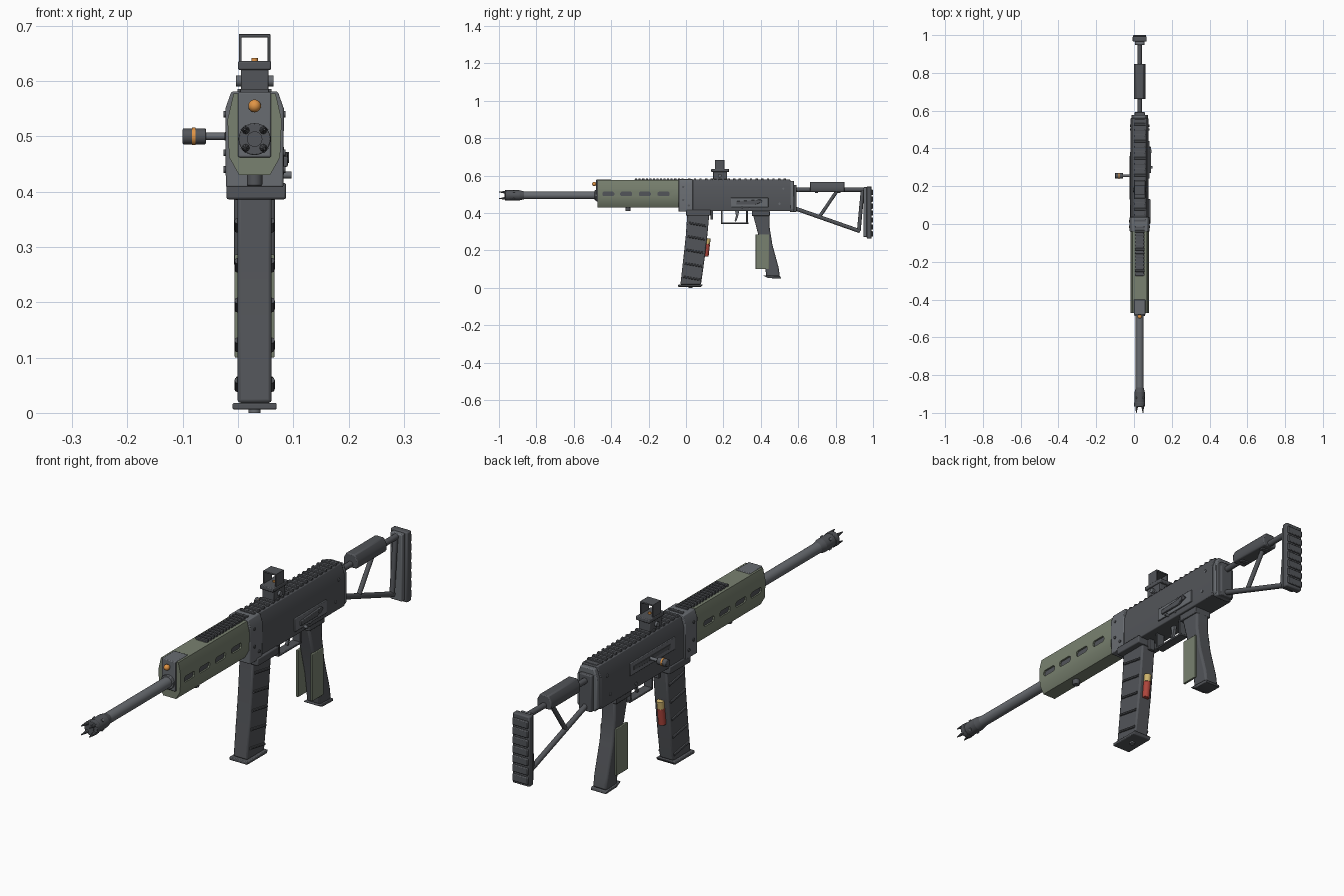
import bpy, bmesh, math
from mathutils import Vector

CX = 0.03  # centre plane of the body


def material(name, rgb):
    m = bpy.data.materials.new(name)
    m.diffuse_color = (*rgb, 1)
    return m


DARK = material("dark_metal", (0.085, 0.09, 0.10))
STEEL = material("steel", (0.14, 0.15, 0.165))
GREEN = material("green", (0.19, 0.22, 0.16))
ORANGE = material("orange", (0.75, 0.30, 0.06))
RED = material("red", (0.42, 0.06, 0.045))
BRASS = material("brass", (0.62, 0.45, 0.15))


def finish(name, bm, mat, bevel=0.0):
    bmesh.ops.recalc_face_normals(bm, faces=bm.faces)
    me = bpy.data.meshes.new(name)
    bm.to_mesh(me)
    bm.free()
    ob = bpy.data.objects.new(name, me)
    bpy.context.collection.objects.link(ob)
    me.materials.append(mat)
    if bevel:
        b = ob.modifiers.new("bevel", 'BEVEL')
        b.width, b.segments, b.limit_method = bevel, 2, 'ANGLE'
    return ob


def prism(name, pts, a, b, axis, mat=DARK, bevel=0.003):
    """Extrude a profile: (y, z) points along x, or (x, z) points along y."""
    bm = bmesh.new()
    put = (lambda p, t: (t, p[0], p[1])) if axis == 'x' else (lambda p, t: (p[0], t, p[1]))
    f = bm.faces.new([bm.verts.new(put(p, a)) for p in pts])
    r = bmesh.ops.extrude_face_region(bm, geom=[f])
    move = (b - a, 0, 0) if axis == 'x' else (0, b - a, 0)
    bmesh.ops.translate(bm, vec=move, verts=[v for v in r["geom"] if isinstance(v, bmesh.types.BMVert)])
    return finish(name, bm, mat, bevel)


def box(name, x0, x1, y0, y1, z0, z1, mat=DARK, bevel=0.002):
    return prism(name, [(y0, z0), (y1, z0), (y1, z1), (y0, z1)], x0, x1, 'x', mat, bevel)


def rod(name, p, q, r, mat=DARK, r2=None, n=24, bevel=0.0):
    p, q = Vector(p), Vector(q)
    bm = bmesh.new()
    bmesh.ops.create_cone(bm, cap_ends=True, segments=n, radius1=r, radius2=r if r2 is None else r2, depth=(q - p).length)
    rot = (q - p).to_track_quat('Z', 'Y').to_matrix().to_4x4()
    bmesh.ops.transform(bm, matrix=rot, verts=bm.verts)
    bmesh.ops.translate(bm, vec=(p + q) / 2, verts=bm.verts)
    return finish(name, bm, mat, bevel)


def sym(pts):
    """Mirror right-hand (x, z) points across the centre plane."""
    return [(CX + x, z) for x, z in pts] + [(CX - x, z) for x, z in reversed(pts)]


# Barrel and pronged muzzle
BZ = 0.495
rod("barrel", (CX, -0.89, BZ), (CX, -0.40, BZ), 0.021, STEEL)
rod("muzzle_collar", (CX, -0.89, BZ), (CX, -0.865, BZ), 0.027, DARK, 0.021)
rod("muzzle_body", (CX, -0.95, BZ), (CX, -0.89, BZ), 0.027)
rod("muzzle_ring", (CX, -0.967, BZ), (CX, -0.945, BZ), 0.029, bevel=0.002)
rod("muzzle_bore", (CX, -0.970, BZ), (CX, -0.960, BZ), 0.014)
for i in range(4):
    a = math.pi / 4 + i * math.pi / 2
    c, s = math.cos(a), math.sin(a)
    rod("muzzle_prong", (CX + c * .022, -0.96, BZ + s * .022), (CX + c * .025, -1.0, BZ + s * .025), 0.008, DARK, 0.002, 8)
    rod("muzzle_stud", (CX + c * .024, -0.92, BZ + s * .024), (CX + c * .030, -0.92, BZ + s * .030), 0.006, STEEL, n=10)

# Handguard with recessed slots
guard = prism("handguard", sym([(0.028, 0.43), (0.046, 0.462), (0.049, 0.53), (0.038, 0.577)]), -0.472, -0.03, 'y', GREEN, 0.0)
cutters = []
for y in (-0.415, -0.32, -0.22, -0.12):
    for s in (-1, 1):
        x = CX + s * 0.049
        w, h = 0.032, 0.012
        oct_pts = [(y + a * w, 0.502 + b * h) for a, b in
                   ((-1, -.5), (-.8, -1), (.8, -1), (1, -.5), (1, .5), (.8, 1), (-.8, 1), (-1, .5))]
        cutters.append(prism("slot_cutter", oct_pts, x - 0.010, x + 0.010, 'x', DARK, 0))
        inner = CX + s * 0.038
        prism("slot_liner", oct_pts, inner - 0.003, inner + 0.003, 'x', DARK, 0)
for c in cutters:
    m = guard.modifiers.new("slot", 'BOOLEAN')
    m.operation, m.solver, m.object = 'DIFFERENCE', 'EXACT', c
ev = guard.evaluated_get(bpy.context.evaluated_depsgraph_get())
new_mesh = bpy.data.meshes.new_from_object(ev)
guard.modifiers.clear()
guard.data = new_mesh
for c in cutters:
    bpy.data.objects.remove(c)

# Front plate, gas plug, underside stud
box("front_plate", 0.0, 0.06, -0.48, -0.40, 0.462, 0.580, STEEL, 0.003)
rod("gas_plug_stem", (CX, -0.487, 0.555), (CX, -0.47, 0.555), 0.008, STEEL)
bm = bmesh.new()
bmesh.ops.create_uvsphere(bm, u_segments=20, v_segments=12, radius=0.0115)
bmesh.ops.translate(bm, vec=(CX, -0.49, 0.555), verts=bm.verts)
finish("gas_plug", bm, ORANGE)
rod("barrel_nut", (CX, -0.488, BZ), (CX, -0.47, BZ), 0.028, STEEL, bevel=0.002)
rod("guard_stud", (CX, -0.31, 0.41), (CX, -0.31, 0.435), 0.014, bevel=0.003)

# Receiver
prism("receiver", sym([(0.046, 0.41), (0.048, 0.425), (0.048, 0.535), (0.034, 0.578)]), 0.03, 0.56, 'y', DARK, 0.003)
prism("front_trunnion", sym([(0.052, 0.408), (0.053, 0.55), (0.042, 0.581)]), -0.04, 0.037, 'y', STEEL, 0.003)
prism("rear_cap", sym([(0.034, 0.405), (0.044, 0.42), (0.044, 0.535), (0.030, 0.572)]), 0.555, 0.578, 'y', STEEL, 0.004)
box("stock_hinge", 0.002, 0.058, 0.57, 0.592, 0.405, 0.55, DARK, 0.004)
rod("sling_pin", (CX - 0.04, 0.57, 0.42), (CX + 0.04, 0.57, 0.42), 0.008, STEEL)
box("magazine_well", -0.021, 0.087, 0.0, 0.132, 0.386, 0.416, DARK, 0.004)
for s in (-1, 1):
    for y, z in ((-0.015, 0.54), (0.015, 0.44), (-0.015, 0.47)):
        rod("trunnion_pin", (CX + s * .045, y, z), (CX + s * .056, y, z), 0.006, DARK, n=12)
    for y, z in ((0.34, 0.43), (0.50, 0.45), (0.52, 0.53)):
        rod("receiver_pin", (CX + s * .04, y, z), (CX + s * .051, y, z), 0.006, STEEL, n=12)

# Top rail teeth
box("rail_front_base", 0.008, 0.052, -0.275, 0.0, 0.570, 0.579)
box("rail_rear_base", 0.004, 0.056, 0.0, 0.555, 0.570, 0.580)
for i in range(14):
    y = -0.272 + i * 0.019
    box("rail_tooth", 0.004, 0.056, y, y + 0.011, 0.574, 0.586, DARK, 0.001)
for i in range(18):
    y = 0.012 + i * 0.030
    box("cover_rib", -0.001, 0.061, y, y + 0.012, 0.572, 0.586, DARK, 0.002)

# Right-side selector, left-side port and charging handle
box("selector_plate", 0.075, 0.083, 0.24, 0.44, 0.43, 0.482, STEEL, 0.002)
prism("selector_lever", [(0.27, 0.445), (0.37, 0.445), (0.41, 0.46), (0.40, 0.472), (0.27, 0.463)], 0.08, 0.090, 'x', DARK, 0.002)
rod("selector_pivot", (0.078, 0.385, 0.462), (0.092, 0.385, 0.462), 0.010)
rod("selector_knob", (0.08, 0.30, 0.43), (0.097, 0.30, 0.43), 0.006, STEEL)
box("ejection_port_cover", -0.022, -0.012, 0.10, 0.38, 0.475, 0.525, STEEL, 0.002)
box("bolt_slot", -0.024, -0.015, 0.13, 0.36, 0.492, 0.508, DARK, 0.001)
rod("handle_shaft", (-0.065, 0.255, 0.5), (0.0, 0.255, 0.5), 0.0065, STEEL)
rod("handle_knob", (-0.10, 0.255, 0.5), (-0.058, 0.255, 0.5), 0.0145, DARK, bevel=0.002)
rod("handle_band", (-0.083, 0.255, 0.5), (-0.077, 0.255, 0.5), 0.016, ORANGE)

# Magazine with slanted ribs, base plate and spare round
prism("magazine", [(0.008, 0.41), (0.126, 0.41), (0.114, 0.28), (0.100, 0.16), (0.080, 0.018),
                   (-0.030, 0.018), (-0.014, 0.16), (-0.001, 0.28)], -0.001, 0.061, 'x', DARK, 0.006)
prism("magazine_base", [(-0.042, 0.018), (-0.042, 0.006), (0.082, 0.006), (0.090, 0.018)], -0.010, 0.070, 'x', DARK, 0.003)
rod("base_button", (CX, 0.025, 0.0), (CX, 0.025, 0.01), 0.011, STEEL)
for i in range(5):
    z = 0.055 + i * 0.072
    y = -0.026 + (z - 0.018) * 0.105
    for s in (-1, 1):
        x = CX + s * 0.031
        rod("magazine_rib", (x, y + 0.008, z + 0.004), (x, y + 0.100, z - 0.012), 0.0055, DARK, n=8)
rod("spare_round_case", (CX, 0.106, 0.168), (CX, 0.114, 0.235), 0.0145, RED, n=20, bevel=0.002)
rod("spare_round_head", (CX, 0.114, 0.235), (CX, 0.118, 0.265), 0.014, BRASS, n=20)

# Trigger guard and trigger
box("guard_bottom", 0.012, 0.048, 0.187, 0.335, 0.342, 0.350)
for y in (0.187, 0.322):
    box("guard_post", 0.012, 0.048, y, y + 0.009, 0.345, 0.415)
prism("trigger", [(0.262, 0.415), (0.285, 0.415), (0.278, 0.38), (0.268, 0.355), (0.260, 0.357), (0.267, 0.385)], 0.024, 0.036, 'x', STEEL, 0.001)
box("magazine_catch", 0.018, 0.042, 0.132, 0.145, 0.365, 0.415)

# Pistol grip with side panels
prism("pistol_grip", [(0.352, 0.415), (0.448, 0.415), (0.446, 0.33), (0.462, 0.23), (0.495, 0.11), (0.502, 0.06),
                      (0.43, 0.06), (0.412, 0.18), (0.385, 0.29)], 0.0, 0.06, 'x', DARK, 0.008)
box("grip_collar", -0.007, 0.067, 0.352, 0.448, 0.385, 0.412, DARK, 0.003)
prism("grip_base", [(0.412, 0.066), (0.43, 0.066), (0.505, 0.062), (0.508, 0.05), (0.44, 0.052)], -0.004, 0.064, 'x', DARK, 0.003)
for s in (-1, 1):
    x = CX + s * 0.031
    box("grip_panel", x - 0.005, x + 0.005, 0.372, 0.444, 0.10, 0.286, GREEN, 0.002)

# Open reflex sight
box("sight_mount", 0.005, 0.055, 0.145, 0.22, 0.58, 0.622, DARK, 0.003)
box("sight_base", 0.0, 0.06, 0.135, 0.230, 0.62, 0.636, DARK, 0.003)
for x in (0.0015, 0.0535):
    box("sight_wall", x, x + 0.005, 0.155, 0.205, 0.634, 0.684, DARK, 0.001)
box("sight_roof", 0.0015, 0.0585, 0.155, 0.205, 0.679, 0.685, DARK, 0.001)
rod("sight_emitter", (CX, 0.185, 0.634), (CX, 0.185, 0.642), 0.006, ORANGE, n=12)
rod("sight_knob", (-0.004, 0.18, 0.60), (0.064, 0.18, 0.60), 0.010, STEEL)

# Skeleton stock
rod("stock_top_tube", (CX, 0.585, 0.525), (CX, 0.955, 0.525), 0.0115)
rod("stock_lower_tube", (CX, 0.585, 0.424), (CX, 0.93, 0.303), 0.0105)
rod("stock_strut", (CX, 0.81, 0.522), (CX, 0.715, 0.382), 0.009)
rod("stock_rear_strut", (CX, 0.945, 0.53), (CX, 0.924, 0.305), 0.010)
prism("cheek_rest", sym([(0.026, 0.512), (0.031, 0.522), (0.030, 0.545), (0.018, 0.566)]), 0.662, 0.848, 'y', DARK, 0.004)
for y in (0.69, 0.81):
    box("cheek_clamp", 0.012, 0.048, y, y + 0.016, 0.506, 0.53)
box("butt_frame", 0.004, 0.056, 0.948, 0.970, 0.272, 0.538, STEEL, 0.004)
box("butt_pad", -0.007, 0.067, 0.966, 0.993, 0.264, 0.543, DARK, 0.005)
for i in range(7):
    z = 0.275 + i * 0.037
    box("butt_ridge", -0.004, 0.064, 0.990, 1.0, z, z + 0.028, DARK, 0.003)

# Smooth the round parts, keep hard edges
bpy.ops.object.select_all(action='SELECT')
bpy.context.view_layer.objects.active = guard
bpy.ops.object.shade_smooth_by_angle(angle=math.radians(35))
